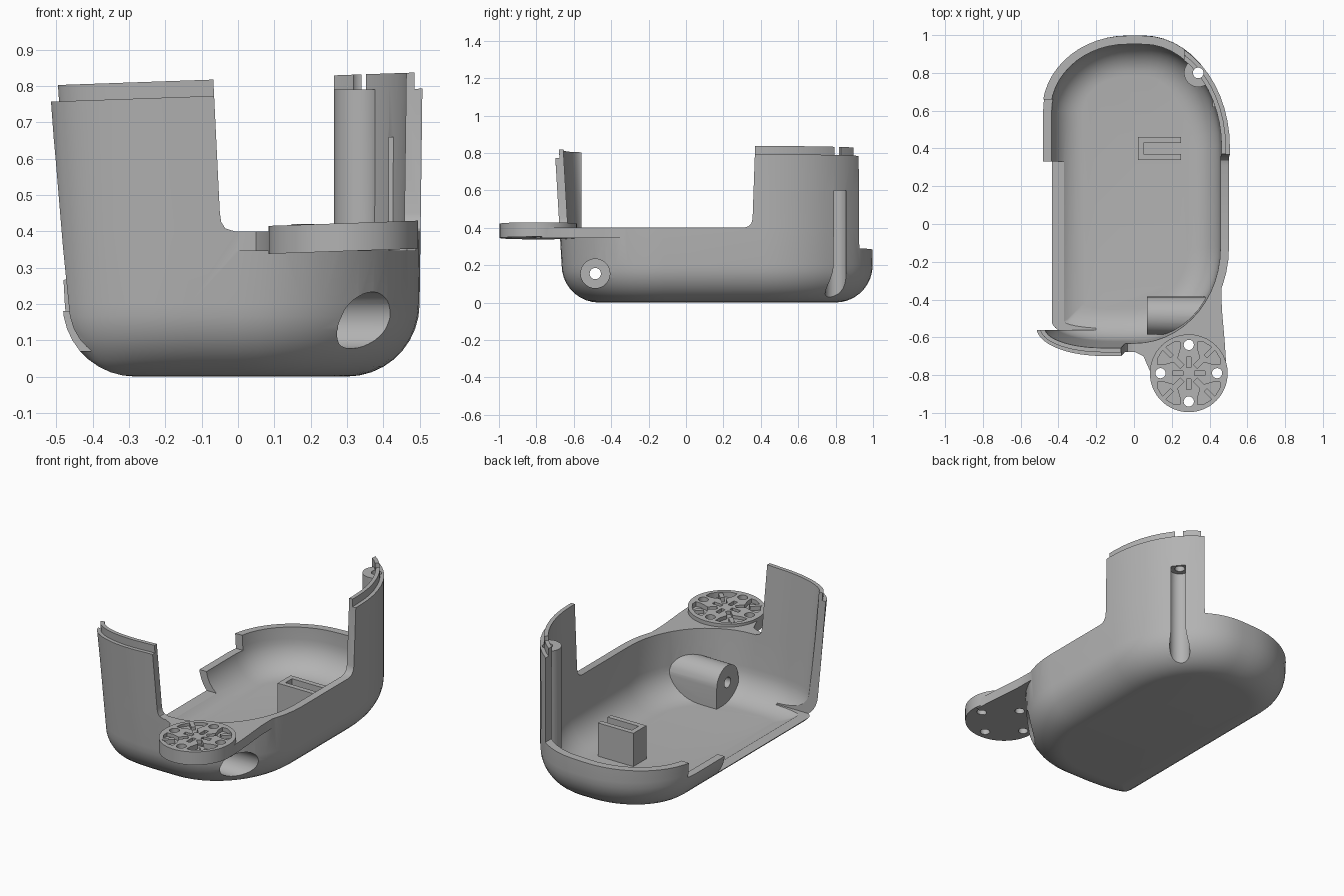
import bpy
import bmesh
from math import sin, cos, pi, radians

cube = bpy.data.objects.get("Cube")
if cube:
    bpy.data.objects.remove(cube, do_unlink=True)

grey = bpy.data.materials.new("plain_grey")
grey.use_nodes = True
grey.diffuse_color = (0.45, 0.45, 0.45, 1)
grey.node_tree.nodes["Principled BSDF"].inputs["Base Color"].default_value = grey.diffuse_color


def loft(name, rings):
    """Closed solid skinned over rings of equal length."""
    bm = bmesh.new()
    loops = [[bm.verts.new(p) for p in ring] for ring in rings]
    n = len(loops[0])
    for a, b in zip(loops, loops[1:]):
        for i in range(n):
            j = (i + 1) % n
            bm.faces.new((a[i], a[j], b[j], b[i]))
    bm.faces.new(loops[0][::-1])
    bm.faces.new(loops[-1])
    bmesh.ops.recalc_face_normals(bm, faces=bm.faces)
    mesh = bpy.data.meshes.new(name)
    bm.to_mesh(mesh)
    bm.free()
    mesh.materials.append(grey)
    obj = bpy.data.objects.new(name, mesh)
    bpy.context.collection.objects.link(obj)
    return obj


def prism(name, axis, points, lo, hi):
    """Extrude a flat outline along one axis."""
    place = {"x": lambda u, v, d: (d, u, v),
             "y": lambda u, v, d: (u, d, v),
             "z": lambda u, v, d: (u, v, d)}[axis]
    return loft(name, [[place(u, v, d) for u, v in points] for d in (lo, hi)])


def box(name, x0, x1, y0, y1, z0, z1):
    return prism(name, "z", [(x0, y0), (x1, y0), (x1, y1), (x0, y1)], z0, z1)


def rod(name, axis, u, v, r, lo, hi, n=32):
    pts = [(u + r * cos(2 * pi * i / n), v + r * sin(2 * pi * i / n)) for i in range(n)]
    return prism(name, axis, pts, lo, hi)


def combine(target, tool, operation):
    """Apply a boolean and drop the tool."""
    tool.hide_render = True
    mod = target.modifiers.new("combine", "BOOLEAN")
    mod.operation, mod.solver, mod.object = operation, "EXACT", tool
    bpy.context.view_layer.update()
    graph = bpy.context.evaluated_depsgraph_get()
    mesh = bpy.data.meshes.new_from_object(target.evaluated_get(graph))
    target.modifiers.clear()
    target.data = mesh
    bpy.data.objects.remove(tool, do_unlink=True)


def cut(target, tool):
    combine(target, tool, "DIFFERENCE")


def outline(z, inset, n=14):
    """Rounded footprint that flares a little with height."""
    f = max(0, (z - 0.2) / 0.6)
    x0, x1 = -0.483 - 0.035 * f + inset, 0.5 + 0.008 * f - inset
    y0, y1 = -0.665 - 0.035 * f + inset, 0.998 - 0.01 * f - inset
    corners = [(x1, y1, -1, -1, 0.45, 0.58), (x0, y1, 1, -1, 0.45, 0.40),
               (x0, y0, 1, 1, 0.35, 0.15), (x1, y0, -1, 1, 0.50, 0.55)]
    lift = 0.035 if 0.7 < z < 0.9 else 0
    ring = []
    for k, (x, y, sx, sy, rx, ry) in enumerate(corners):
        rx, ry = max(rx - inset, 0.03), max(ry - inset, 0.03)
        for i in range(n):
            t = (k + i / (n - 1)) * pi / 2
            px = x + sx * rx + rx * cos(t)
            ring.append((px, y + sy * ry + ry * sin(t), z + lift * px))
    return ring


def fillet(base, inset, r, steps=9):
    """Rings rounding the bottom edge."""
    angles = [i / steps * pi / 2 for i in range(steps + 1)]
    return [outline(base + r * (1 - cos(t)), inset + r * (1 - sin(t))) for t in angles]


# Outer body, with a thin stepped lip on top
shell = loft("shell", fillet(0, 0, 0.2) + [outline(z, d) for z, d in
             ((0.4, 0), (0.6, 0), (0.775, 0), (0.775, 0.022), (0.82, 0.022))])

# Web reaching out to the mount disc
web = [(-0.06, -0.66), (0, -0.675), (0.05, -0.70), (0.085, -0.78), (0.29, -0.85),
       (0.49, -0.77), (0.48, -0.62), (0.465, -0.45), (0.462, -0.28), (0.48, -0.12),
       (0.49, 0), (0.3, -0.1), (0, -0.5)]
combine(shell, prism("web", "z", web, 0.345, 0.45), "UNION")

# Cavity, leaving the inner posts, clip and rib standing
cavity = loft("cavity", fillet(0.035, 0.045, 0.17) + [outline(z, 0.045) for z in (0.4, 0.6, 1)])
boss_y, boss_z = -0.485, 0.155
arch = [(boss_y + 0.1 * cos(pi * i / 16), boss_z + 0.1 * sin(pi * i / 16)) for i in range(17)]
arch += [(boss_y - 0.1, -0.1), (boss_y + 0.1, -0.1)]
cut(cavity, prism("side_boss", "x", arch, 0.07, 0.7))
post = (0.34, 0.8)
cut(cavity, rod("post", "z", *post, 0.075, -0.1, 0.79))
clip = [(0.02, 0.34), (0.25, 0.34), (0.25, 0.37), (0.05, 0.37),
        (0.05, 0.43), (0.25, 0.43), (0.25, 0.46), (0.02, 0.46)]
cut(cavity, prism("clip", "z", clip, -0.1, 0.23))
cut(cavity, box("rib", 0.415, 0.6, 0.62, 0.67, -0.1, 0.66))
cut(shell, cavity)

# Openings in the walls
front_gap = [(-0.072, 0.9), (-0.05, 0.45), (-0.046, 0.425), (-0.035, 0.408),
             (-0.01, 0.4), (1, 0.4), (1, 0.9)]
cut(shell, prism("front_gap", "y", front_gap, -1.3, -0.2))
side_gap = [(-0.4, 0.9), (-0.4, 0.4), (0.31, 0.4), (0.335, 0.408),
            (0.35, 0.425), (0.356, 0.45), (0.372, 0.9)]
cut(shell, prism("side_gap", "x", side_gap, 0.1, 1))
cut(shell, box("open_side", -1, -0.2, -0.56, 0.33, 0.07, 1))
cut(shell, box("low_side", -1, -0.3, 0.3, 0.66, 0.18, 1))
cut(shell, prism("rear_gap", "y", [(-1, 0.25), (0.265, 0.29), (0.265, 0.95), (-1, 0.95)], 0.6, 1.3))
cut(shell, box("lip_gap", 0.39, 0.7, 0.77, 0.87, 0.792, 1))

# Screw holes through the two bosses
cut(shell, rod("side_bore", "x", boss_y, boss_z, 0.078, 0.13, 1))
cut(shell, rod("side_hole", "x", boss_y, boss_z, 0.03, -0.1, 0.2))
cut(shell, rod("post_bore", "z", *post, 0.056, -0.1, 0.6))
cut(shell, rod("post_hole", "z", *post, 0.028, 0.5, 1))

# Mount disc, slightly tilted, with slots and four through holes
cx, cy = 0.29, -0.79
disc = rod("mount_disc", "z", cx, cy, 0.206, 0.345, 0.422, 64)
for v in disc.data.vertices:
    v.co.z += 0.035 * (v.co.x - cx)


def slot(angle, points):
    c, s = cos(angle), sin(angle)
    pts = [(cx + c * u - s * v, cy + s * u + c * v) for u, v in points]
    cut(disc, prism("slot", "z", pts, 0.395, 0.6))


half = [(0.05, 0.014), (0.1, 0.014), (0.125, 0.06), (0.15, 0.085), (0.172, 0.06), (0.182, 0.02)]
anchor = half + [(u, -v) for u, v in reversed(half)]
key = [(0.03, -0.012), (0.085, -0.012), (0.085, 0.012), (0.03, 0.012)]
for i in range(4):
    slot(radians(45 + 90 * i), anchor)
    slot(radians(90 * i), key)
# Raised fingers left standing inside the slots
combine(shell, disc, "UNION")
for i in range(4):
    a = radians(45 + 90 * i)
    finger = [(0.125, -0.012), (0.19, -0.012), (0.19, 0.012), (0.125, 0.012)]
    pts = [(cx + cos(a) * u - sin(a) * v, cy + sin(a) * u + cos(a) * v) for u, v in finger]
    combine(shell, prism("finger", "z", pts, 0.37, 0.42), "UNION")
    b = radians(90 * i)
    cut(shell, rod("hole", "z", cx + 0.15 * cos(b), cy + 0.15 * sin(b), 0.027, 0.3, 0.6, 20))

# Smooth shading with crisp edges
bpy.ops.object.select_all(action="DESELECT")
shell.select_set(True)
bpy.context.view_layer.objects.active = shell
bpy.ops.object.shade_smooth_by_angle(angle=radians(30))
